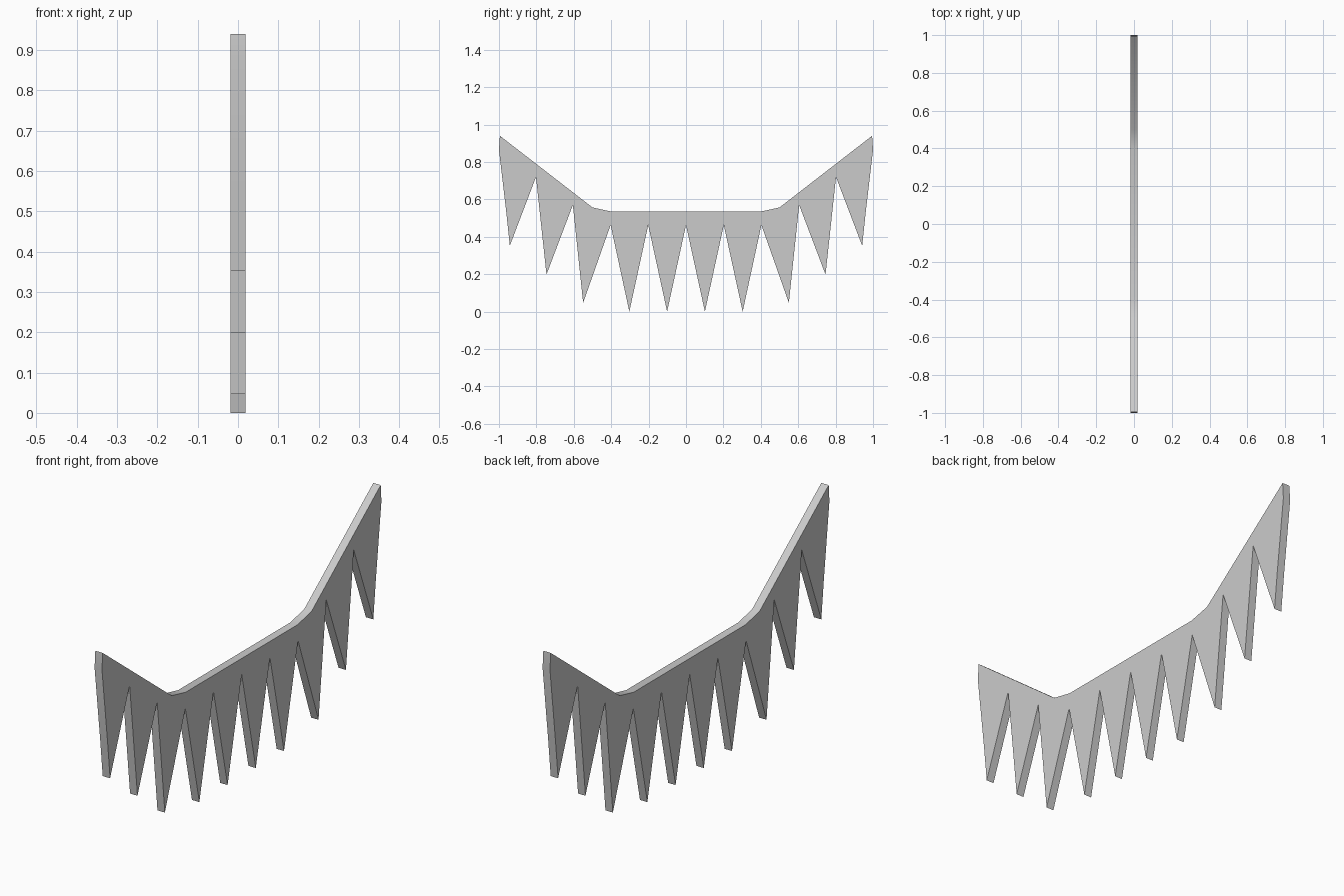
import bpy, bmesh

if "Cube" in bpy.data.objects:
    bpy.data.objects.remove(bpy.data.objects["Cube"])

HALF_THICK = 0.0185

# Right half outline (y, z): flat top, swept-up wing, outer end, then the teeth
half = [(0.40, 0.535), (0.50, 0.557), (0.995, 0.94), (1.0, 0.865), (0.96, 0.524),
        (0.942, 0.352), (0.802, 0.72), (0.746, 0.198), (0.605, 0.57),
        (0.55, 0.047), (0.403, 0.463), (0.303, 0.0), (0.202, 0.463), (0.101, 0.0)]

# Mirror into a closed outline, joined at the centre notch
outline = half + [(0.0, 0.463)] + [(-y, z) for y, z in reversed(half)]

# Extrude the outline into a thin plate
bm = bmesh.new()
face = bm.faces.new([bm.verts.new((-HALF_THICK, y, z)) for y, z in outline])
ext = bmesh.ops.extrude_face_region(bm, geom=[face], use_keep_orig=True)
moved = [g for g in ext["geom"] if isinstance(g, bmesh.types.BMVert)]
bmesh.ops.translate(bm, vec=(2 * HALF_THICK, 0, 0), verts=moved)
bmesh.ops.recalc_face_normals(bm, faces=bm.faces)

mesh = bpy.data.meshes.new("toothed_strip")
bm.to_mesh(mesh)
bm.free()
strip = bpy.data.objects.new("toothed_strip", mesh)
bpy.context.collection.objects.link(strip)

# Soft shading along the gently bent edges only
bpy.context.view_layer.objects.active = strip
strip.select_set(True)
bpy.ops.object.shade_smooth_by_angle(angle=0.75)
